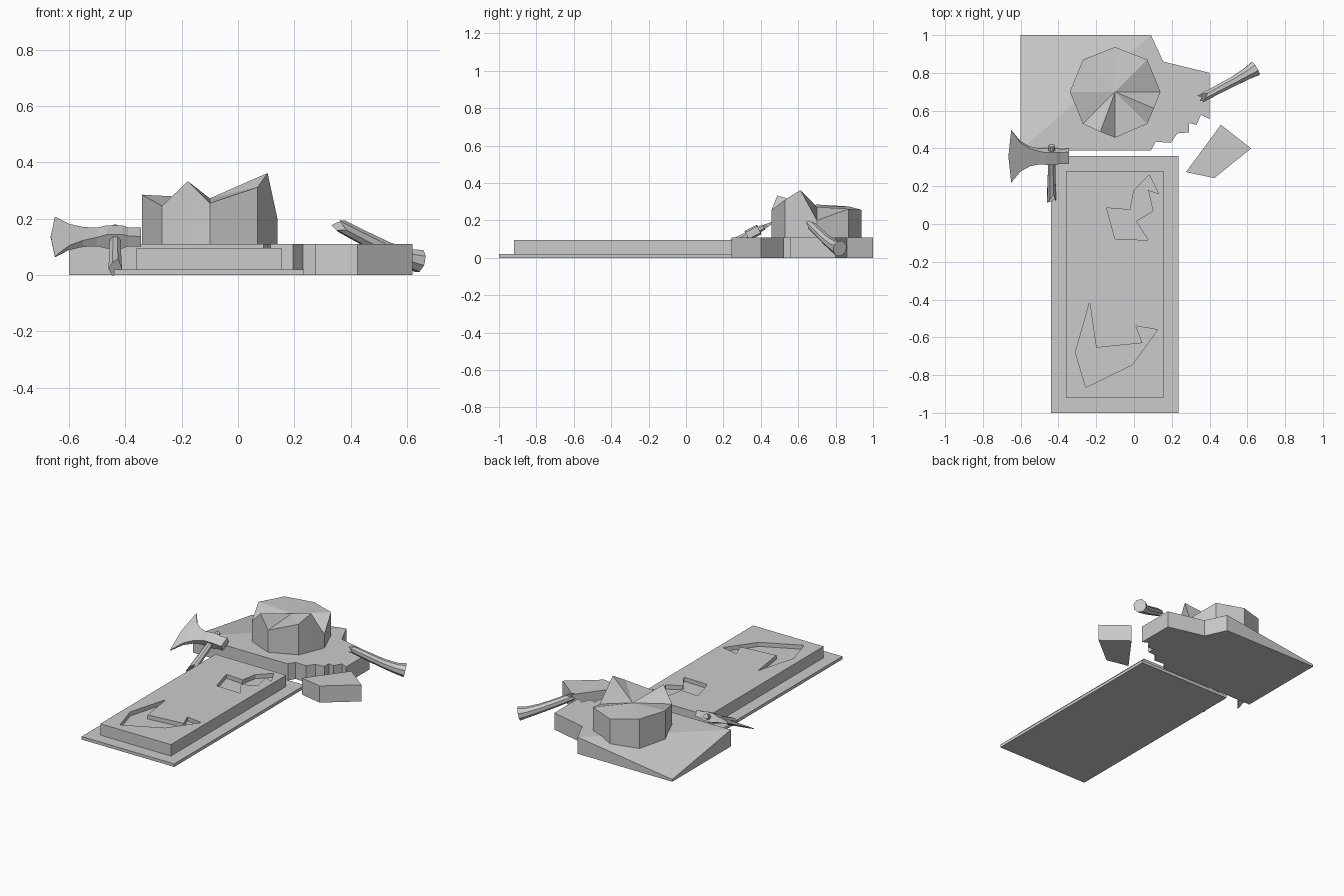
import bpy, bmesh, math
from mathutils import Vector

if "Cube" in bpy.data.objects:
    bpy.data.objects.remove(bpy.data.objects["Cube"])


def make(name, verts, faces):
    bm = bmesh.new()
    vs = [bm.verts.new(v) for v in verts]
    for f in faces:
        bm.faces.new([vs[i] for i in f])
    bmesh.ops.recalc_face_normals(bm, faces=bm.faces)
    me = bpy.data.meshes.new(name)
    bm.to_mesh(me)
    bm.free()
    ob = bpy.data.objects.new(name, me)
    bpy.context.collection.objects.link(ob)
    return ob


def loft(name, rings):
    n, m = len(rings[0]), len(rings)
    verts = [p for r in rings for p in r]
    faces = [(k*n+i, k*n+(i+1) % n, (k+1)*n+(i+1) % n, (k+1)*n+i)
             for k in range(m-1) for i in range(n)]
    return make(name, verts, faces + [tuple(range(n)), tuple(range((m-1)*n, m*n))])


def prism(name, pts, z0, z1):
    return loft(name, [[(x, y, z) for x, y in pts] for z in (z0, z1)])


def rect(x0, x1, y0, y1):
    return [(x0, y0), (x1, y0), (x1, y1), (x0, y1)]


def broken_rod(name, path, radii, jag, sides=8):
    """Tapered rod whose first end is splintered by the jag offsets."""
    path = [Vector(p) for p in path]
    rings = []
    for k, c in enumerate(path):
        t = (path[min(k+1, len(path)-1)] - path[max(k-1, 0)]).normalized()
        a = t.cross(Vector((0, 0, 1))).normalized()
        b = a.cross(t)
        ring = []
        for i in range(sides):
            ang = 2*math.pi*(i+0.5)/sides
            p = c + radii[k]*(a*math.cos(ang) + b*math.sin(ang))
            if k == 0:
                p -= t*jag[i % len(jag)]
            ring.append(p)
        rings.append(ring)
    return loft(name, rings)


# Grave slab with two carved recesses
prism("slab_base", rect(-.44, .235, -1, .36), 0, .02)
slab = prism("slab_top", rect(-.36, .155, -.92, .28), .015, .095)
recesses = [
    [(-.145, .085), (-.02, .075), (0, .18), (.08, .26), (.13, .16), (.075, .18),
     (.1, .07), (.01, .015), (.075, -.085), (-.1, -.08)],
    [(-.235, -.415), (-.2, -.655), (.045, -.63), (.01, -.54), (.125, -.56),
     (-.01, -.745), (-.255, -.865), (-.31, -.68)]]
for pts in recesses:
    cutter = prism("recess_cutter", pts, .068, .15)
    cutter.hide_render = True
    mod = slab.modifiers.new("carve", 'BOOLEAN')
    mod.operation, mod.solver, mod.object = 'DIFFERENCE', 'EXACT', cutter
    bpy.context.view_layer.objects.active = slab
    bpy.ops.object.modifier_apply(modifier=mod.name)
    bpy.data.objects.remove(cutter)

# Broken headstone plinth, worn down at its back left corner
outline = [(-.6, 1), (-.6, .39), (.09, .39), (.115, .435), (.195, .43), (.23, .48),
           (.29, .485), (.29, .535), (.33, .525), (.355, .578), (.4, .555),
           (.4, .8), (.155, .86), (.09, 1)]
n = len(outline)
verts = [(x, y, 0) for x, y in outline] + [(x, y, .11 if i else .015) for i, (x, y) in enumerate(outline)]
faces = [(i, (i+1) % n, n+(i+1) % n, n+i) for i in range(n)]
faces += [tuple(range(n)), (n, n+1, 2*n-1), tuple(range(n+1, 2*n))]
make("plinth", verts, faces)
prism("plinth_fragment", [(.275, .275), (.425, .243), (.62, .4), (.46, .525)], 0, .11)

# Snapped column stump with a jagged fan top
rim = [(-.34, .70, .285), (-.27, .53, .245), (-.178, .488, .333), (-.10, .457, .255),
       (.07, .53, .312), (.105, .612, .362), (.14, .70, .20), (.07, .87, .262),
       (-.10, .937, .257), (-.27, .87, .275)]
n = len(rim)
verts = [(x, y, .05) for x, y, z in rim] + rim + [(-.10, .70, .272)]
faces = [tuple(range(n))]
for i in range(n):
    j = (i+1) % n
    faces += [(i, j, n+j, n+i), (n+i, n+j, 2*n)]
make("column_stump", verts, faces)

# Axe head lying tilted against the plinth edge
tilt = math.radians(27)
along = Vector((0, math.cos(tilt), math.sin(tilt)))
normal = Vector((0, -math.sin(tilt), math.cos(tilt)))
mid = Vector((0, .358, .135))
sections = [(-.345, .036, .02, 0), (-.39, .033, .021, 0), (-.41, .036, .028, 0),
            (-.465, .036, .028, 0), (-.50, .038, .018, 0), (-.55, .052, .013, 0),
            (-.60, .085, .009, 0), (-.65, .155, .002, .015)]
rings = []
for x, v, t, bulge in sections:
    prof = [(-v, -t, 0), (0, -t, bulge), (v, -t, 0), (v, t, 0), (0, t, bulge), (-v, t, 0)]
    rings.append([mid + Vector((x-b, 0, 0)) + along*p + normal*q for p, q, b in prof])
loft("axe_head", rings)

# The two halves of the broken axe handle
base = mid + Vector((-.436, 0, 0))
broken_rod("axe_handle_upper", [base + along*d for d in (-.235, -.15, -.05, .065)],
           [.026, .023, .021, .017], [.03, -.02, .01, .035, -.03, .02, -.01, .03])
broken_rod("axe_handle_lower",
           [(.37, .672, .172), (.45, .715, .13), (.53, .757, .09), (.60, .797, .061), (.643, .823, .05)],
           [.024, .026, .028, .034, .043], [.03, .005, -.02, .015, .03, 0, .02, -.01])
